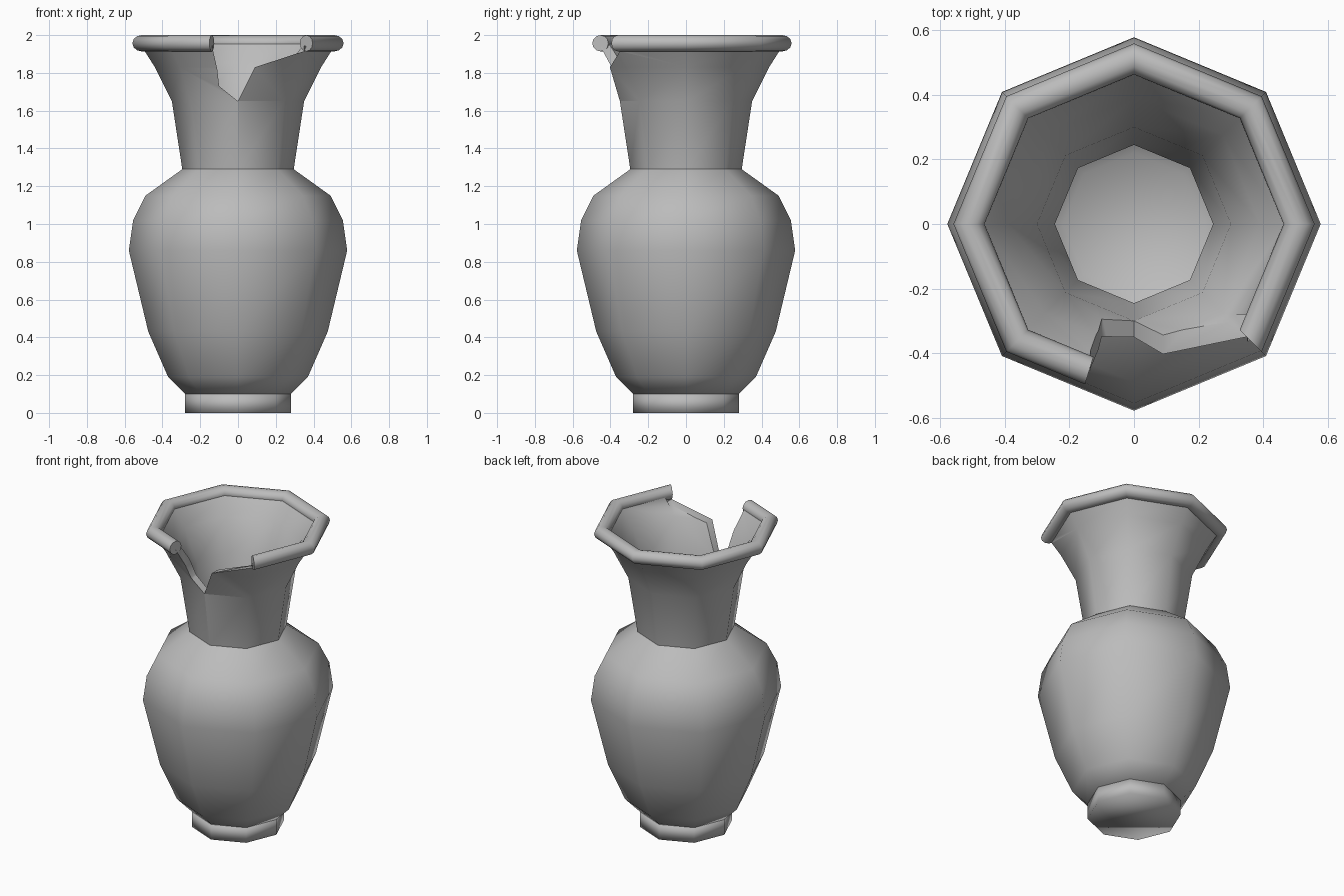
import bpy, bmesh, math

if "Cube" in bpy.data.objects:
    bpy.data.objects.remove(bpy.data.objects["Cube"])

SIDES = 8

clay = bpy.data.materials.new("grey_clay")
clay.diffuse_color = (0.5, 0.5, 0.5, 1)
clay.use_nodes = True
clay.node_tree.nodes["Principled BSDF"].inputs["Base Color"].default_value = clay.diffuse_color


def finish(name, bm, angle=50):
    bmesh.ops.recalc_face_normals(bm, faces=bm.faces)
    mesh = bpy.data.meshes.new(name)
    bm.to_mesh(mesh)
    bm.free()
    ob = bpy.data.objects.new(name, mesh)
    bpy.context.collection.objects.link(ob)
    mesh.materials.append(clay)
    if angle:
        smooth(ob, angle)
    return ob


def smooth(ob, angle):
    bpy.ops.object.select_all(action='DESELECT')
    ob.select_set(True)
    bpy.context.view_layer.objects.active = ob
    bpy.ops.object.shade_smooth_by_angle(angle=math.radians(angle))


def ring(bm, r, z):
    return [bm.verts.new((r * math.cos(2 * math.pi * i / SIDES),
                          r * math.sin(2 * math.pi * i / SIDES), z)) for i in range(SIDES)]


def bridge(bm, a, b):
    n = len(a)
    for i in range(n):
        bm.faces.new((a[i], a[(i + 1) % n], b[(i + 1) % n], b[i]))


def lathe(name, profile, closed=False, angle=50):
    """Octagonal turning; closed joins last ring to first, else ends are capped."""
    bm = bmesh.new()
    rings = [ring(bm, r, z) for r, z in profile]
    for a, b in zip(rings, rings[1:]):
        bridge(bm, a, b)
    if closed:
        bridge(bm, rings[-1], rings[0])
    else:
        bm.faces.new(rings[0])
        bm.faces.new(rings[-1])
    return finish(name, bm, angle)


# foot: low disc, softly shaded all over
lathe("foot", [(0.28, 0), (0.28, 0.1)], angle=180)

# body: outer wall up, inner wall back down to the floor
lathe("body", [(0.28, 0.1), (0.37, 0.19), (0.475, 0.43), (0.578, 0.86), (0.555, 1.02),
               (0.49, 1.15), (0.295, 1.29), (0.245, 1.28), (0.44, 1.12), (0.51, 1.0),
               (0.53, 0.86), (0.43, 0.45), (0.32, 0.22), (0.22, 0.13)])

# neck: flared thick tube
neck = lathe("neck", [(0.295, 1.29), (0.35, 1.65), (0.44, 1.83), (0.51, 1.94),
                      (0.47, 1.96), (0.39, 1.85), (0.30, 1.65), (0.245, 1.28)],
             closed=True, angle=0)

# broken notch cut through the front of the neck
outline = [(-0.14, 2.1), (-0.135, 1.93), (-0.11, 1.82), (-0.10, 1.73), (0, 1.65),
           (0.09, 1.83), (0.35, 1.915), (0.355, 2.1)]
bm = bmesh.new()
near = [bm.verts.new((x, -0.28, z)) for x, z in outline]
far = [bm.verts.new((x, -0.75, z)) for x, z in outline]
bridge(bm, near, far)
bm.faces.new(near)
bm.faces.new(far)
cutter = finish("notch_cutter", bm, 0)
cutter.hide_render = True
cutter.hide_viewport = True
mod = neck.modifiers.new("notch", 'BOOLEAN')
mod.operation = 'DIFFERENCE'
mod.solver = 'EXACT'
mod.object = cutter
bpy.context.view_layer.objects.active = neck
bpy.ops.object.modifier_apply(modifier="notch")
bpy.data.objects.remove(cutter)
smooth(neck, 50)

# rim: round bead swept around the octagon, left open at the notch
bm = bmesh.new()
sweep = [-45, 0, 45, 90, 135, 180, 225, 253]
loops = []
for deg in sweep:
    a = math.radians(deg)
    off = (deg + 22.5) % 45 - 22.5 if deg % 45 else 0
    # stay on the straight octagon edge between corners
    k = math.cos(math.pi / 8) / math.cos(math.radians(deg % 45 - 22.5)) if off else 1
    loop = []
    for j in range(12):
        t = 2 * math.pi * j / 12
        r = (0.511 + 0.048 * math.cos(t)) * k
        loop.append(bm.verts.new((r * math.cos(a), r * math.sin(a), 1.957 + 0.043 * math.sin(t))))
    loops.append(loop)
for a, b in zip(loops, loops[1:]):
    bridge(bm, a, b)
bm.faces.new(loops[0])
bm.faces.new(loops[-1])
finish("rim", bm)
